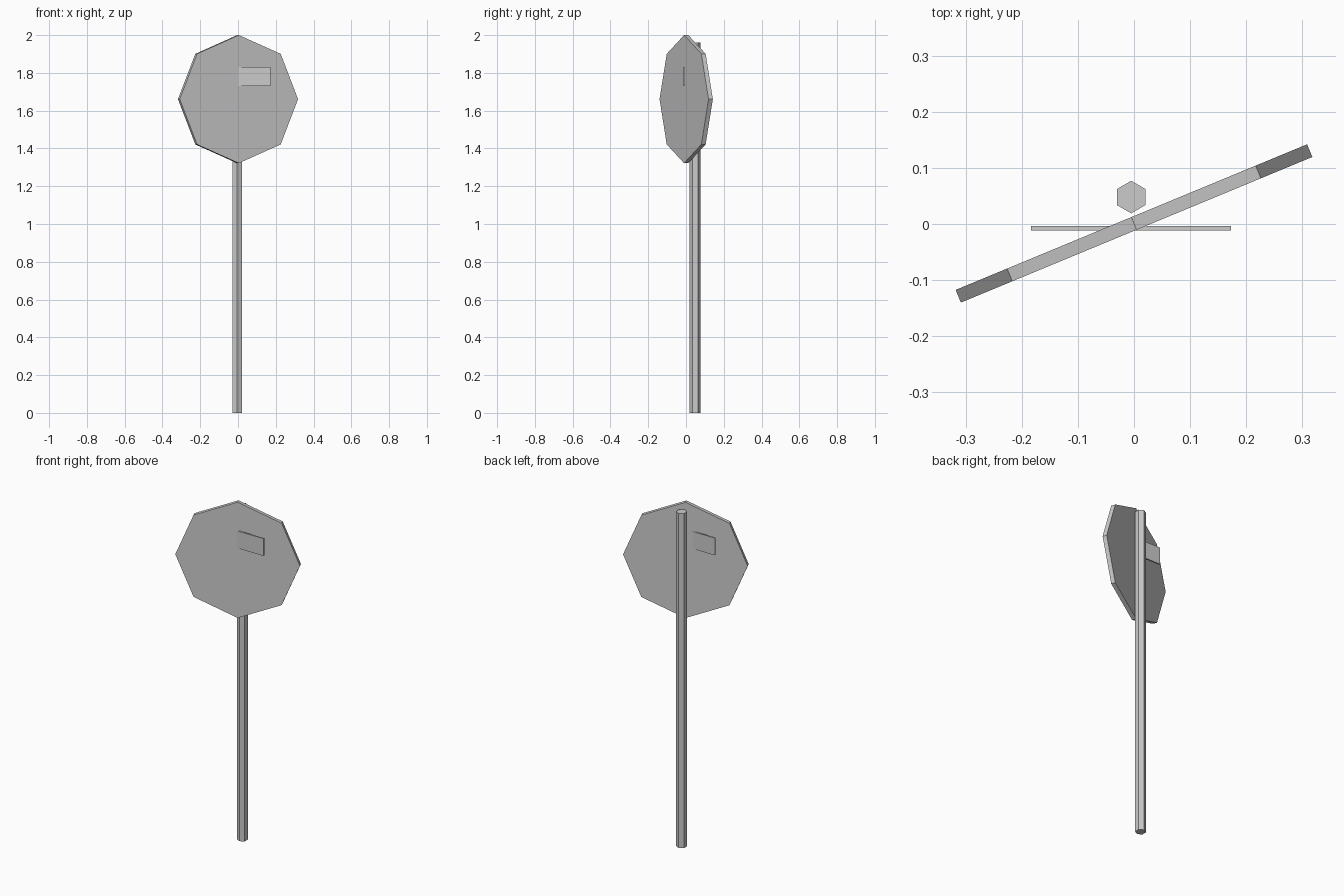
import bpy, bmesh, math
from mathutils import Matrix, Vector

if "Cube" in bpy.data.objects:
    bpy.data.objects.remove(bpy.data.objects["Cube"])

grey = bpy.data.materials.new("plain_grey")
grey.diffuse_color = (0.6, 0.6, 0.6, 1)
grey.use_nodes = True
grey.node_tree.nodes["Principled BSDF"].inputs["Base Color"].default_value = grey.diffuse_color


def prism(name, sides, radius, depth, matrix):
    """Regular prism along local z, first corner on local +y."""
    bm = bmesh.new()
    ring = []
    for i in range(sides):
        a = math.tau * i / sides + math.pi / 2
        ring.append(bm.verts.new((radius * math.cos(a), radius * math.sin(a), -depth / 2)))
    base = bm.faces.new(ring)
    ext = bmesh.ops.extrude_face_region(bm, geom=[base], use_keep_orig=True)
    top = [v for v in ext["geom"] if isinstance(v, bmesh.types.BMVert)]
    bmesh.ops.translate(bm, verts=top, vec=(0, 0, depth))
    finish(name, bm, matrix)


def box(name, low, high):
    """Box between two opposite corners."""
    low, high = Vector(low), Vector(high)
    bm = bmesh.new()
    bmesh.ops.create_cube(bm, size=1)
    bmesh.ops.scale(bm, vec=high - low, verts=bm.verts)
    finish(name, bm, Matrix.Translation((low + high) / 2))


def finish(name, bm, matrix):
    bmesh.ops.transform(bm, matrix=matrix, verts=bm.verts)
    bmesh.ops.recalc_face_normals(bm, faces=bm.faces)
    mesh = bpy.data.meshes.new(name)
    bm.to_mesh(mesh)
    bm.free()
    mesh.materials.append(grey)
    bpy.context.collection.objects.link(bpy.data.objects.new(name, mesh))


# Six-sided post behind the sign
prism("post", 6, 0.029, 1.96, Matrix.Translation((-0.005, 0.048, 0.98)))

# Eight-sided sign panel, corner up, turned about the vertical
prism("sign_panel", 8, 0.339, 0.0245,
      Matrix.Translation((0, 0.001, 1.661))
      @ Matrix.Rotation(math.radians(22.5), 4, 'Z')
      @ Matrix.Rotation(math.radians(90), 4, 'X'))

# Thin crossbar plate passing through the panel
box("crossbar_plate", (-0.184, -0.012, 1.731), (0.173, -0.004, 1.832))
